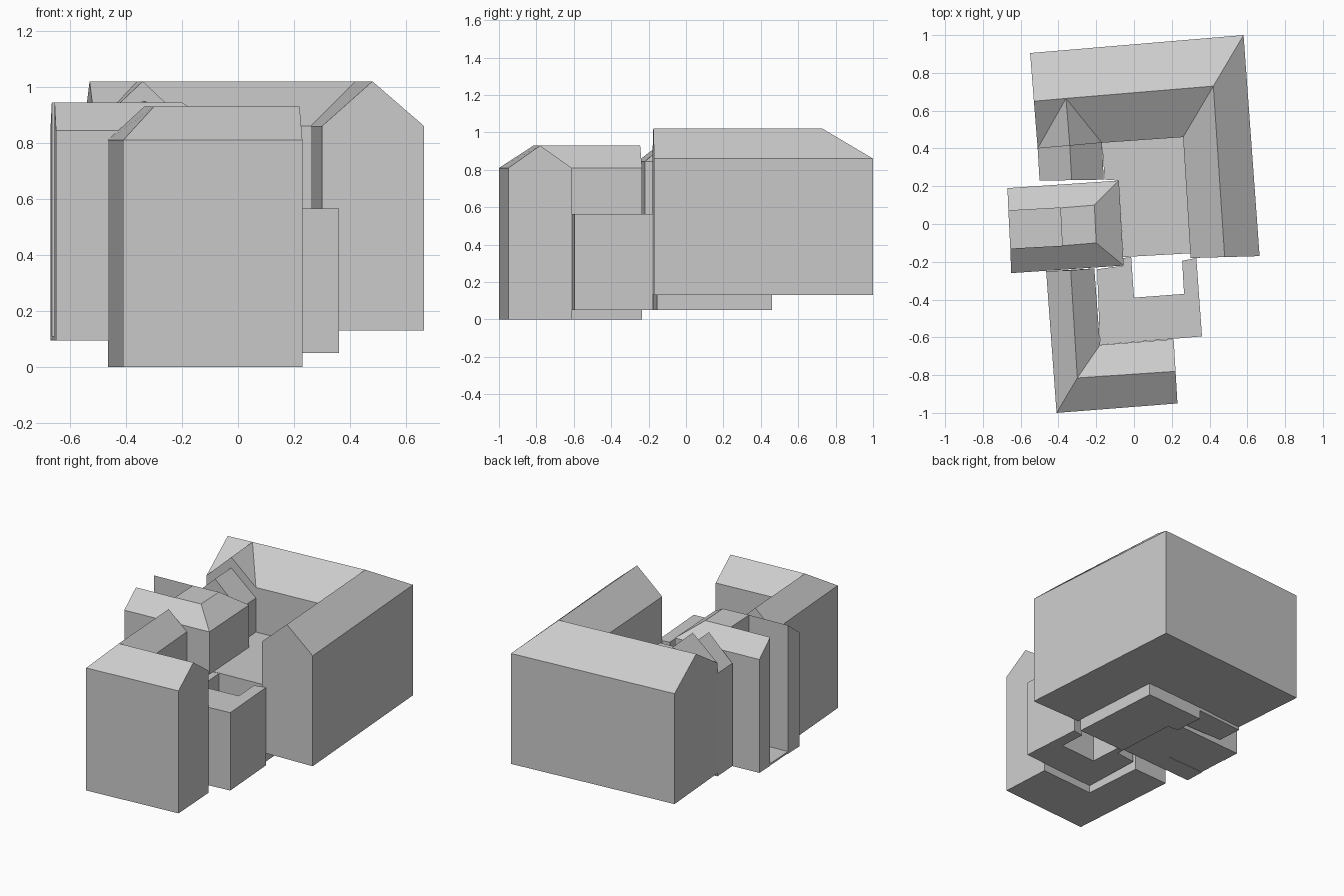
import bpy
import bmesh

if "Cube" in bpy.data.objects:
    bpy.data.objects.remove(bpy.data.objects["Cube"], do_unlink=True)

GREY = (0.6, 0.6, 0.6, 1.0)
grey = bpy.data.materials.new("plain_grey")
grey.use_nodes = True
grey.diffuse_color = GREY
grey.node_tree.nodes["Principled BSDF"].inputs["Base Color"].default_value = GREY


def building(name, plan, base, eave, ridge=(), peak=0.0, roof=None, raised=()):
    """Walls on a counter-clockwise plan. Roof faces index the eave corners,
    then the ridge points; corners in raised reach the peak height."""
    bm = bmesh.new()
    low = [bm.verts.new((x, y, base)) for x, y in plan]
    top = [bm.verts.new((x, y, peak if i in raised else eave))
           for i, (x, y) in enumerate(plan)]
    count = len(plan)
    for i in range(count):
        j = (i + 1) % count
        bm.faces.new((low[i], low[j], top[j], top[i]))
    bm.faces.new(low[::-1])
    top += [bm.verts.new((x, y, peak)) for x, y in ridge]
    for face in roof or [range(count)]:
        bm.faces.new([top[i] for i in face])
    bmesh.ops.recalc_face_normals(bm, faces=bm.faces)
    mesh = bpy.data.meshes.new(name)
    bm.to_mesh(mesh)
    bm.free()
    mesh.materials.append(grey)
    obj = bpy.data.objects.new(name, mesh)
    bpy.context.collection.objects.link(obj)
    return obj


# Large rear building: back range, east wing and a short cross gable
building(
    "rear_building",
    [(.665, -.17), (.58, 1), (-.55, .905), (-.51, .40), (-.17, .43), (.26, .46), (.30, -.18)],
    .13, .86,
    [(.48, -.175), (.42, .73), (-.36, .665), (-.53, .65), (-.34, .415)], 1.02,
    [(0, 1, 8, 7), (1, 2, 10, 9, 8), (2, 3, 10), (3, 9, 10), (3, 11, 9),
     (3, 4, 11), (4, 9, 11), (4, 5, 8, 9), (5, 6, 7, 8), (6, 0, 7)])

# Front building: two ranges meeting at a hipped corner
building(
    "front_building",
    [(-.41, -1), (.23, -.95), (.21, -.61), (-.18, -.64), (-.21, -.235), (-.465, -.25)],
    0, .81,
    [(-.30, -.815), (.22, -.78), (-.335, -.245)], .93,
    [(0, 1, 7, 6), (1, 2, 7), (2, 3, 6, 7), (3, 4, 8, 6), (4, 5, 8), (5, 0, 6, 8)])

# West building: hipped flat-topped block with two arms around a light well
building(
    "west_building",
    [(-.65, -.26), (-.055, -.22), (-.08, .23), (-.67, .19),
     (-.665, .07), (-.39, .085), (-.38, -.115), (-.655, -.13)],
    .095, .845,
    [(-.21, .10), (-.20, -.10)], .945,
    [(0, 1, 9, 6, 7), (1, 2, 8, 9), (2, 3, 4, 5, 8), (5, 6, 9, 8)],
    raised=(4, 5, 6, 7))
building("light_well_floor",
         [(-.655, -.13), (-.38, -.115), (-.39, .085), (-.665, .07)], .098, .11)

# Small gabled link south of the rear building
building(
    "gabled_link",
    [(-.50, .23), (-.16, .235), (-.17, .43), (-.51, .40)],
    .11, .79,
    [(-.33, .232), (-.34, .415)], .95,
    [(0, 1, 4), (1, 2, 5, 4), (2, 3, 5), (3, 0, 4, 5)])

# Low flat-roofed blocks around the open court
building(
    "courtyard_block",
    [(.30, -.155), (.26, .46), (-.17, .43), (-.155, .235), (-.08, .23), (-.057, -.175)],
    .05, .565)
building(
    "court_surround",
    [(-.18, -.64), (.36, -.595), (.33, -.18), (.255, -.195), (.265, -.37),
     (0, -.39), (-.015, -.175), (-.057, -.18), (-.055, -.22), (-.195, -.24)],
    .05, .565)
